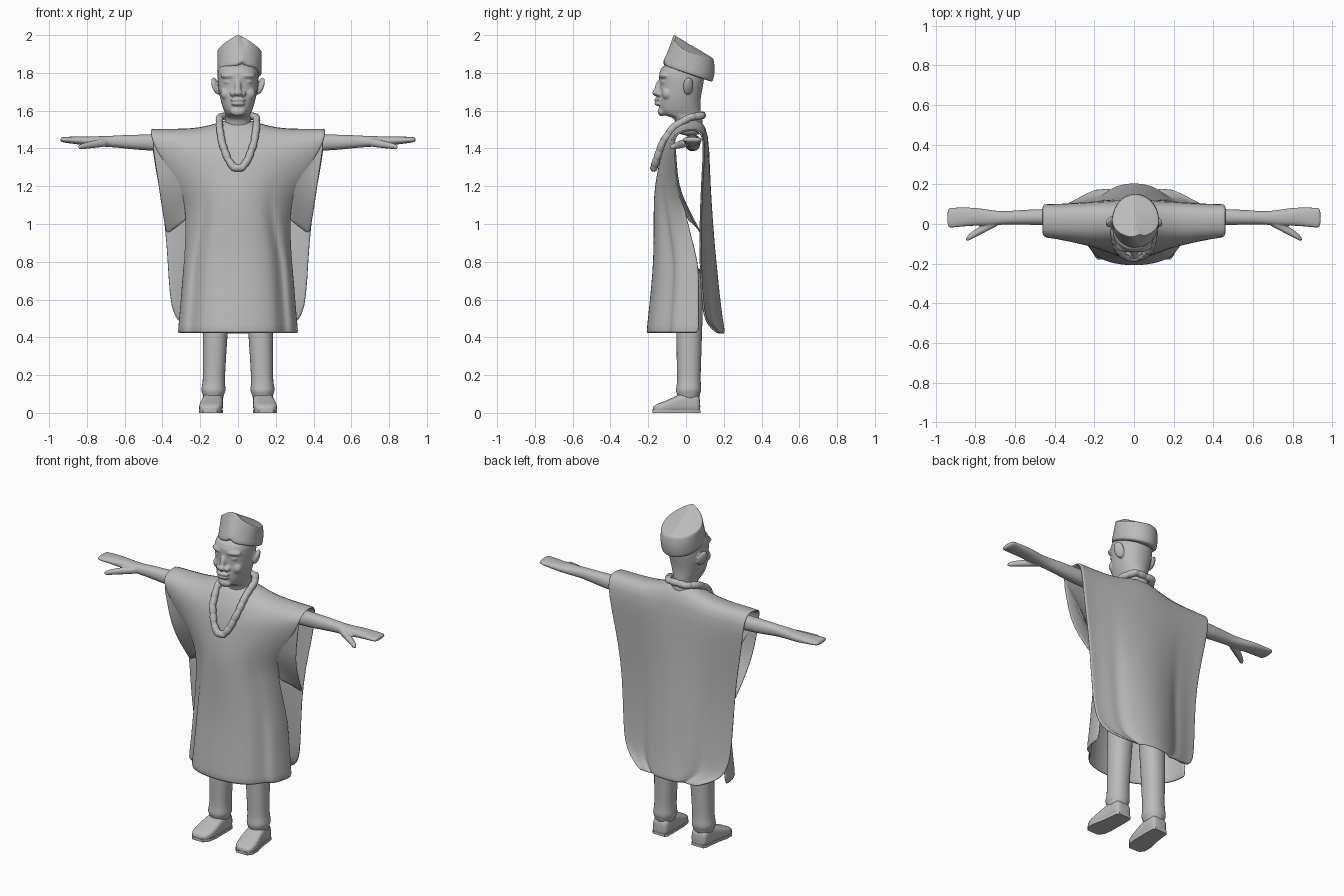
import bpy, bmesh, math
from math import sin, cos, pi, exp
from mathutils import Vector

cube = bpy.data.objects.get("Cube")
if cube:
    bpy.data.objects.remove(cube)

clay = bpy.data.materials.new("clay grey")
clay.use_nodes = True
GREY = (0.5, 0.5, 0.5, 1)
clay.diffuse_color = GREY
clay.node_tree.nodes["Principled BSDF"].inputs["Base Color"].default_value = GREY


def pick(objs):
    """Select the objects and make the first one active."""
    bpy.ops.object.select_all(action='DESELECT')
    for obj in objs:
        obj.select_set(True)
    bpy.context.view_layer.objects.active = objs[0]


def finish(name, bm, subdiv=1, thickness=0, angle=60):
    """Turn a bmesh into a smooth shaded object."""
    bmesh.ops.recalc_face_normals(bm, faces=bm.faces)
    mesh = bpy.data.meshes.new(name)
    bm.to_mesh(mesh)
    bm.free()
    mesh.materials.append(clay)
    obj = bpy.data.objects.new(name, mesh)
    bpy.context.collection.objects.link(obj)
    if thickness:
        mod = obj.modifiers.new("cloth", 'SOLIDIFY')
        mod.thickness, mod.offset = thickness, 0
    if subdiv:
        mod = obj.modifiers.new("round", 'SUBSURF')
        mod.levels = mod.render_levels = subdiv
    pick([obj])
    bpy.ops.object.shade_smooth_by_angle(angle=math.radians(angle))
    return obj


def fuse(objs, voxel, passes):
    """Melt overlapping parts into the first one as a single soft surface."""
    pick(objs)
    bpy.ops.object.convert(target='MESH')
    bpy.ops.object.join()
    body = bpy.context.view_layer.objects.active
    mod = body.modifiers.new("melt", 'REMESH')
    mod.mode, mod.voxel_size, mod.use_smooth_shade = 'VOXEL', voxel, True
    mod = body.modifiers.new("soften", 'SMOOTH')
    mod.factor, mod.iterations = .5, passes


def skin(rings, closed=True):
    """Bridge rows of points with quads, capping closed rows."""
    bm = bmesh.new()
    rows = [[bm.verts.new(p) for p in ring] for ring in rings]
    n = len(rows[0])
    for a, b in zip(rows, rows[1:]):
        for i in range(n if closed else n - 1):
            j = (i + 1) % n
            bm.faces.new((a[i], a[j], b[j], b[i]))
    if closed:
        bm.faces.new(rows[0])
        bm.faces.new(rows[-1])
    return bm


def power(v, p):
    return math.copysign(abs(v) ** p, v)


def ring(centre, a, b, ra, rb, n=20, p=0.9):
    """Superellipse around centre in the plane of directions a and b."""
    return [Vector(centre) + Vector(a) * ra * power(cos(2 * pi * i / n), p)
            + Vector(b) * rb * power(sin(2 * pi * i / n), p) for i in range(n)]


X, Y, Z = (1, 0, 0), (0, 1, 0), (0, 0, 1)


def blob(name, centre, size, tilt=(0, 0, 0)):
    bm = bmesh.new()
    bmesh.ops.create_uvsphere(bm, u_segments=20, v_segments=12, radius=1)
    obj = finish(name, bm, 0)
    obj.location, obj.scale, obj.rotation_euler = centre, size, tilt
    return obj


# Robe: rows of height, half width, middle y, edge y, hanging from the shoulder ridge
FRONT = [(1.5, .46, .03, .03), (1.492, .463, -.03, -.03), (1.46, .46, -.075, -.065),
         (1.4, .44, -.12, -.06), (1.3, .375, -.14, -.05), (1.2, .31, -.16, -.04),
         (1.1, .28, -.165, -.01), (1.03, .275, -.165, .005), (.93, .275, -.165, .03),
         (.8, .28, -.168, .065), (.7, .29, -.175, .07), (.5, .305, -.195, .07),
         (.42, .315, -.205, .07)]
BACK = [(1.495, .463, .08, .07), (1.45, .46, .115, .10),
        (1.3, .44, .12, .09), (1.1, .40, .13, .08), (.9, .378, .145, .075),
        (.7, .368, .165, .08), (.56, .355, .18, .09), (.49, .325, .19, .105),
        (.45, .27, .197, .135), (.42, .19, .2, .175)]


def panel(table, fold, wrap):
    rows = []
    for z, w, mid, edge in table:
        low = min(1, max(0, (1.2 - z) / .4))
        top = max(0, (z - 1.4) / .1)
        row = []
        for i in range(41):
            u = i / 20 - 1
            t = u * pi / 2
            round_off = 1 - max(0, cos(t)) ** .9
            bell = (1 - cos(pi * u)) / 2
            x = w * (u + wrap * low * (power(sin(t), .9) - u))
            y = mid + (edge - mid) * (bell + wrap * (round_off - bell))
            # vertical folds in the hanging cloth
            y += fold * low * exp(-((abs(u) - .55) / .1) ** 2)
            row.append((x, y, z + .055 * top * exp(-(x / .15) ** 2)))
        rows.append(row)
    return rows


finish("robe", skin(panel(BACK, -.012, 0)[::-1] + panel(FRONT, .03, 1), False), 1, .012)

# Sleeve drapes: from the robe front out to the edge of the robe back
INNER = [(.41, -.075, 1.43), (.33, -.07, 1.32), (.28, -.062, 1.21),
         (.268, -.025, 1.12), (.27, .0, 1.06), (.275, .01, 1.02)]
OUTER = [(.455, -.064, 1.44), (.437, -.055, 1.31), (.42, -.045, 1.2),
         (.405, .0, 1.09), (.39, .045, 1.01), (.38, .085, .94)]
for s, label in ((1, "left"), (-1, "right")):
    rows = []
    for a, b in zip(INNER, OUTER):
        a, b = (Vector((s * p[0], p[1], p[2])) for p in (a, b))
        rows.append([a.lerp(b, k / 6) + Vector((0, .008 * sin(pi * k / 6), 0)) for k in range(7)])
    finish(label + "_sleeve_drape", skin(rows, False), 1, .01)

# Head and neck: height, front y, back y, half width
HEAD = [(1.46, -.05, .09, .07), (1.54, -.05, .09, .07), (1.567, -.07, .085, .068),
        (1.575, -.125, .08, .062), (1.6, -.145, .078, .076), (1.65, -.143, .076, .092),
        (1.7, -.14, .085, .103), (1.75, -.138, .095, .108), (1.8, -.15, .1, .111),
        (1.86, -.115, .1, .1)]
face = [finish("head", skin([ring((0, (f + b) / 2, z), X, Y, w, (b - f) / 2, 24)
                             for z, f, b, w in HEAD]), 1, 0, 80)]

# Face
face += [blob("nose_bridge", (0, -.143, 1.722), (.018, .022, .045), (-.2, 0, 0)),
         blob("nose_tip", (0, -.157, 1.695), (.024, .022, .018)),
         blob("upper_lip", (0, -.147, 1.658), (.042, .022, .011)),
         blob("lower_lip", (0, -.145, 1.637), (.037, .022, .012)),
         blob("chin", (0, -.128, 1.595), (.04, .022, .025))]
for side in (1, -1):
    face += [blob("nostril", (side * .026, -.143, 1.69), (.018, .018, .015)),
             blob("brow", (side * .052, -.118, 1.785), (.044, .022, .016), (0, 0, side * .35)),
             blob("eyelid", (side * .05, -.114, 1.752), (.028, .018, .014), (0, 0, side * .35)),
             blob("cheek", (side * .055, -.098, 1.69), (.038, .03, .036)),
             blob("ear", (side * .118, .012, 1.73), (.016, .03, .048), (.15, side * .3, side * .5))]
fuse(face, .005, 4)


# Cap: tilted brim and a peaked crown, with a pleat at the front
def cap_ring(radius, crown):
    pts = []
    for i in range(48):
        a = 2 * pi * i / 48
        x, y = .008 + radius * .118 * cos(a), .008 + radius * .132 * sin(a)
        pleat = exp(-((x - .025) / .016) ** 2) if y < 0 else 0
        if crown:
            y = .012 + (y - .008) * (.6 if y < 0 else 1.0)
            z = 1.965 - .6 * y - .52 * abs(x) * max(0, min(1, .75 - 3 * y))
            y += .015 * pleat * radius ** 3
        else:
            z = 1.797 - .34 * y + .025 * pleat
        pts.append(Vector((x, y, z)))
    return pts


brim, rim = cap_ring(1, False), cap_ring(1, True)
bands = [[b.lerp(r, k) + Vector((0, .012 * sin(pi * k) * (b.y > .02), 0)) for b, r in zip(brim, rim)]
         for k in (0, .04, .35, .7, .95, 1)]
bands += [cap_ring(r, True) for r in (.85, .5, .12)]
finish("cap", skin(bands), 1, 0, 40)

# Twisted necklace: beads strung close together and melted into a rope
half = [(.06, .085, 1.575), (.098, .02, 1.565), (.098, -.065, 1.515), (.085, -.125, 1.43),
        (.055, -.155, 1.345), (.022, -.17, 1.297)]
loop = [Vector(p) for p in half + [(-x, y, z) for x, y, z in reversed(half)]]
beads = []
for a, b in zip(loop, loop[1:] + loop[:1]):
    count = max(2, round((b - a).length / .016))
    for k in range(count):
        size = .021 if k % 3 else .018
        beads.append(blob("necklace", a.lerp(b, k / count), (size, size, size)))
fuse(beads, .005 / beads[0].scale.x, 2)

# Arms: x, y, z, half depth, half height
ARM = [(.2, .035, 1.43, .045, .05), (.46, .035, 1.43, .042, .045), (.58, .034, 1.435, .037, .038),
       (.66, .03, 1.437, .033, .031), (.73, .031, 1.437, .041, .028), (.79, .037, 1.44, .046, .025),
       (.86, .036, 1.443, .049, .021), (.925, .031, 1.446, .053, .015), (.942, .031, 1.447, .05, .012)]
THUMB = [(.67, .02, 1.435, .022, .022), (.73, -.005, 1.428, .026, .022), (.77, -.03, 1.421, .022, .02),
         (.81, -.052, 1.414, .02, .017), (.85, -.08, 1.406, .014, .013)]
# Legs: height, x, y, half width, half depth
LEG = [(.8, .1, .02, .08, .075), (.6, .112, .02, .072, .072), (.4, .121, .017, .065, .068),
       (.25, .126, .015, .061, .065), (.16, .128, .015, .058, .062), (.135, .13, .015, .065, .068),
       (.11, .13, .013, .064, .068), (.1, .13, .013, .056, .06), (.06, .132, .015, .053, .057)]
# Shoes: y, x, half width, top height
SHOE = [(.076, .13, .04, .07), (.065, .13, .05, .105), (.01, .132, .054, .112), (-.045, .136, .057, .095),
        (-.1, .143, .064, .066), (-.15, .147, .06, .05), (-.178, .149, .038, .034)]

for s, label in ((1, "left"), (-1, "right")):
    fuse([finish(f"{label}_{part}", skin([ring((s * x, y, z), Y, Z, d, h, 16)
                                          for x, y, z, d, h in table]))
          for part, table in (("arm", ARM), ("thumb", THUMB))], .005, 3)
    finish(label + "_trouser_leg", skin([ring((s * x, y, z), X, Y, w, d)
                                         for z, x, y, w, d in LEG]))
    finish(label + "_shoe", skin([ring((s * x, y, h / 2), X, Z, w, h / 2, 20, .6)
                                  for y, x, w, h in SHOE]))
    # Flat sole under each shoe
    finish(label + "_sole", skin([[(s * (x + w * .98), y, z) for y, x, w, h in SHOE]
                                  + [(s * (x - w * .98), y, z) for y, x, w, h in reversed(SHOE)]
                                  for z in (0, .016)]), 0, 0, 40)
